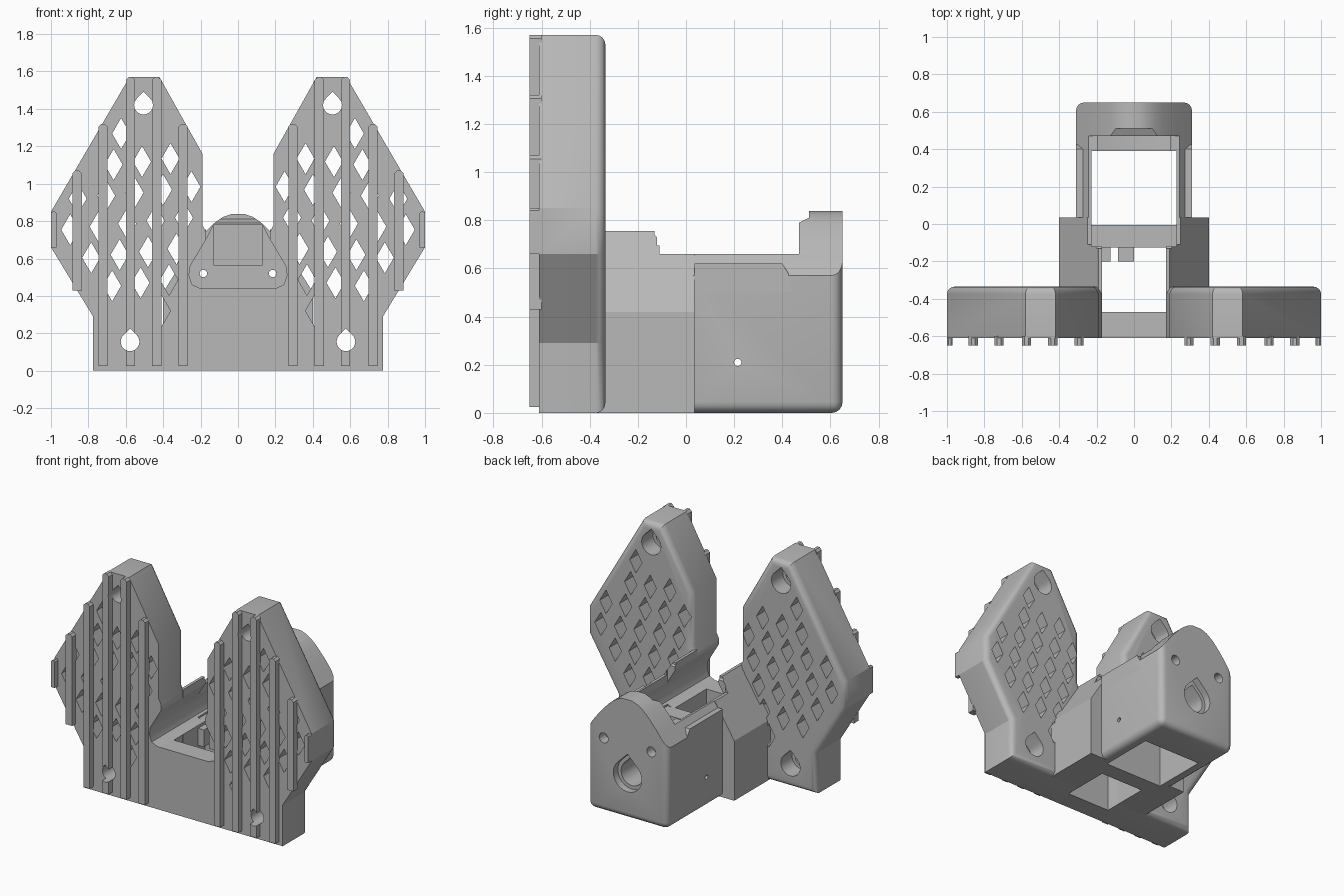
import bpy, bmesh, math
from mathutils import Vector

cube = bpy.data.objects.get("Cube")
if cube:
    bpy.data.objects.remove(cube, do_unlink=True)

grey = bpy.data.materials.new("plain_grey")
grey.use_nodes = True
grey.diffuse_color = (0.48, 0.48, 0.48, 1)
grey.node_tree.nodes["Principled BSDF"].inputs["Base Color"].default_value = (0.48, 0.48, 0.48, 1)


def prisms(name, profiles, y0, y1, axis="y", round_edge=None, radius=0.04):
    """Extrude closed x-z profiles along y (or y-z profiles along x)."""
    bm = bmesh.new()
    for pts in profiles:
        rings = []
        for d in (y0, y1):
            rings.append([bm.verts.new((a, d, b) if axis == "y" else (d, a, b)) for a, b in pts])
        bm.faces.new(rings[0])
        bm.faces.new(rings[1])
        n = len(pts)
        for i in range(n):
            j = (i + 1) % n
            bm.faces.new((rings[0][i], rings[0][j], rings[1][j], rings[1][i]))
    bmesh.ops.recalc_face_normals(bm, faces=bm.faces)
    if round_edge:
        edges = [e for e in bm.edges if round_edge(*[v.co for v in e.verts])]
        bmesh.ops.bevel(bm, geom=edges, offset=radius, segments=4, profile=0.5, affect="EDGES")
    mesh = bpy.data.meshes.new(name)
    bm.to_mesh(mesh)
    bm.free()
    mesh.materials.append(grey)
    obj = bpy.data.objects.new(name, mesh)
    bpy.context.collection.objects.link(obj)
    return obj


def rect(x0, x1, z0, z1):
    return [(x0, z0), (x1, z0), (x1, z1), (x0, z1)]


def box(name, x0, x1, y0, y1, z0, z1):
    return prisms(name, [rect(x0, x1, z0, z1)], y0, y1)


def teardrop(x, z, r):
    arc = [math.radians(-225 + i * 15) for i in range(19)]
    return [(x + r * math.cos(a), z + r * math.sin(a)) for a in arc] + [(x, z + r * 1.41)]


def circle(x, z, r):
    return [(x + r * math.cos(i * math.pi / 10), z + r * math.sin(i * math.pi / 10)) for i in range(20)]


def flip(pts, s):
    return [(s * x, z) for x, z in pts]


def symmetric(half):
    return half + [(-x, z) for x, z in reversed(half)]


def cut(obj, cutters):
    for c in cutters:
        m = obj.modifiers.new("cut", "BOOLEAN")
        m.operation, m.solver, m.object = "DIFFERENCE", "EXACT", c
    bpy.context.view_layer.update()
    dg = bpy.context.evaluated_depsgraph_get()
    mesh = bpy.data.meshes.new_from_object(obj.evaluated_get(dg))
    obj.modifiers.clear()
    obj.data = mesh


helpers = []


def helper(obj):
    obj.hide_render = True
    helpers.append(obj)
    return obj


# Shared cutters: slanted channel, main cavity and the lowered rim
channel = helper(prisms("channel_cutter", [symmetric(
    [(0.2, 0.44), (0.245, 0.46), (0.262, 0.51), (0.255, 0.56), (0.16, 0.72), (0.13, 0.78)])], -0.8, 0.485))
cavity = helper(box("cavity_cutter", -0.228, 0.228, -0.12, 0.39, -0.2, 1))
rim = helper(prisms("rim_cutter", [[(-0.11, 0.66), (0.47, 0.66), (0.47, 0.79), (0.51, 0.81),
                                    (0.51, 1), (-0.13, 1), (-0.13, 0.74), (-0.11, 0.72)]], -0.6, 0.6, "x"))

# Panel outline and its lattice of diamond holes
OUTLINE = [(0.17, 0), (0.775, 0), (0.775, 0.29), (1, 0.66), (1, 0.85), (0.58, 1.57),
           (0.42, 1.57), (0.19, 1.16), (0.19, 0.78), (0.17, 0.74)]
HOLES = [(0.505, 1.42), (0.577, 0.155)]


def clearance(p):
    gaps = []
    for a, b in zip(OUTLINE[2:8], OUTLINE[3:9]):
        a, b = Vector(a), Vector(b)
        d = (b - a).normalized()
        gaps.append(d.x * (p.y - a.y) - d.y * (p.x - a.x))
    return min(gaps)


diamonds = []
for i in range(-5, 6):
    for j in range(-6, 7):
        p = Vector((0.553, 0.952)) + i * Vector((0.152, -0.016)) + j * Vector((0.04, -0.166))
        clear_of_holes = all((p - Vector(h)).length > 0.16 for h in HOLES)
        clear_of_arm = p.x > 0.32 or p.y > 0.8
        if clearance(p) > 0.055 and clear_of_holes and clear_of_arm and p.y > 0.28:
            diamonds.append([(p.x - 0.048, p.y), (p.x, p.y - 0.083), (p.x + 0.048, p.y), (p.x, p.y + 0.083)])

# Ribs: x, half width, bottom, top
RIBS = [(0.985, 0.014, 0.66, 0.85), (0.86, 0.025, 0.43, 1.07), (0.722, 0.024, 0.025, 1.32),
        (0.575, 0.025, 0.025, 1.57), (0.435, 0.025, 0.025, 1.57), (0.293, 0.024, 0.025, 1.32)]

parts = []
for side, s in (("left", 1), ("right", -1)):
    # Panel with rounded back edge
    panel = prisms(side + "_panel", [flip(OUTLINE, s)], -0.61, -0.335,
                   round_edge=lambda a, b: min(a.y, b.y) > -0.4)
    lattice = helper(prisms("lattice_cutter", [flip(d, s) for d in diamonds], -0.8, -0.2))
    bores = helper(prisms("bore_cutter", [flip(teardrop(x, z, 0.05), s) for x, z in HOLES], -0.8, -0.2))
    sinks = helper(prisms("sink_cutter", [flip(teardrop(x, z, 0.075), s) for x, z in HOLES], -0.46, -0.2))
    cut(panel, [channel, lattice, bores, sinks])

    # Vertical ribs on the panel front, tapered at both ends
    ribs = []
    for x, w, z0, z1 in RIBS:
        c = min(w * 0.6, 0.02)
        ribs.append(flip([(x - w, z0), (x + w, z0), (x + w, z1 - c), (x + w - c, z1),
                          (x - w + c, z1), (x - w, z1 - c)], s))
    rib_set = prisms(side + "_ribs", ribs, -0.65, -0.60)
    cut(rib_set, [bores])

    # Arm joining panel and housing, with sloping top
    arm = prisms(side + "_arm", [flip([(0.17, 0), (0.4, 0), (0.4, 0.42), (0.19, 0.755), (0.17, 0.755)], s)],
                 -0.37, 0.035)
    cut(arm, [channel, cavity, rim])

    # Upright lip on the housing side
    lip = prisms(side + "_housing_lip", [[(0.035, 0.5), (0.44, 0.5), (0.425, 0.58), (0.4, 0.62), (0.035, 0.62)]],
                 s * 0.265, s * 0.31, "x")
    parts += [panel, rib_set, arm, lip]

# Rear housing with domed top and rounded corners
housing = prisms("rear_housing", [symmetric(
    [(0.31, 0), (0.31, 0.57), (0.22, 0.69), (0.15, 0.768), (0.12, 0.795), (0.08, 0.822), (0.035, 0.838)])],
    0.03, 0.65, radius=0.045,
    round_edge=lambda a, b: (min(a.y, b.y) > 0.6 and max(a.z, b.z) < 0.6)
    or (max(a.z, b.z) < 0.01 and min(abs(a.x), abs(b.x)) > 0.3 and a.x * b.x > 0))
cuts = [channel, cavity, rim,
        helper(box("recess_cutter", -0.13, 0.13, 0.4, 0.51, 0.565, 0.78)),
        helper(prisms("shaft_cutter", [teardrop(0, 0.3, 0.085)], 0.3, 0.8)),
        helper(prisms("shaft_sink_cutter", [teardrop(0, 0.3, 0.11)], 0.6, 0.8)),
        helper(prisms("screw_cutter", [circle(x, 0.52, 0.02) for x in (-0.185, 0.185)], 0.3, 0.8)),
        helper(prisms("screw_sink_cutter", [circle(x, 0.52, 0.035) for x in (-0.185, 0.185)], 0.58, 0.8)),
        helper(prisms("pin_cutter", [circle(0.215, 0.21, 0.015)], -0.6, 0.6, "x"))]
cut(housing, cuts)

# Front bar, cross bridge and small cable clip
parts += [housing,
          box("front_bar", -0.2, 0.2, -0.61, -0.47, 0, 0.44),
          box("cross_bridge", -0.24, 0.24, -0.125, -0.005, 0, 0.44),
          prisms("cable_clip", [rect(-0.17, -0.125, 0.3, 0.42), rect(-0.085, 0, 0.3, 0.42)], -0.2, -0.12)]

for h in helpers:
    bpy.data.objects.remove(h, do_unlink=True)

# Smooth the rounded edges only
bpy.ops.object.select_all(action="DESELECT")
for o in parts:
    o.select_set(True)
bpy.context.view_layer.objects.active = parts[0]
bpy.ops.object.shade_smooth_by_angle(angle=math.radians(30))
